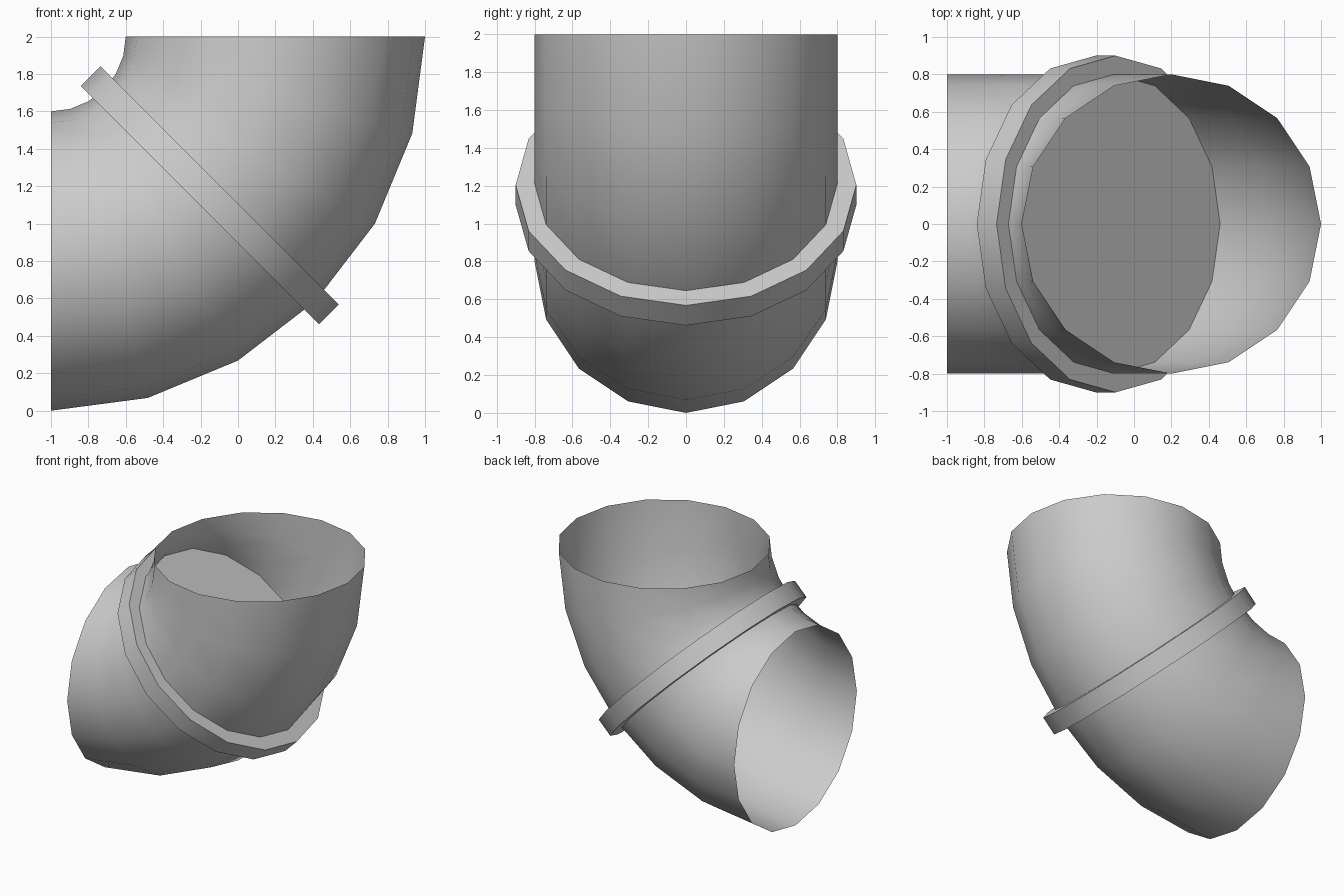
import bpy
import bmesh
from math import cos, sin, pi, radians

if "Cube" in bpy.data.objects:
    bpy.data.objects.remove(bpy.data.objects["Cube"])

SIDES = 16
STEPS = 6
BEND = 1.2      # centreline radius of the bend
TUBE = 0.8      # pipe radius


def finish_smooth(obj):
    bpy.ops.object.select_all(action='DESELECT')
    obj.select_set(True)
    bpy.context.view_layer.objects.active = obj
    bpy.ops.object.shade_smooth_by_angle(angle=radians(35))


# Open elbow pipe: a quarter torus around the corner at x = -1, z = 2
bm = bmesh.new()
rings = []
for i in range(STEPS + 1):
    t = pi / 2 * i / STEPS
    ring = []
    for j in range(SIDES):
        p = 2 * pi * j / SIDES
        r = BEND + TUBE * cos(p)
        ring.append(bm.verts.new((-1 + r * cos(t), TUBE * sin(p), 2 - r * sin(t))))
    rings.append(ring)
for a, b in zip(rings, rings[1:]):
    for j in range(SIDES):
        k = (j + 1) % SIDES
        bm.faces.new((a[j], b[j], b[k], a[k]))
mesh = bpy.data.meshes.new("elbow_pipe")
bm.to_mesh(mesh)
bm.free()
pipe = bpy.data.objects.new("elbow_pipe", mesh)
bpy.context.collection.objects.link(pipe)
finish_smooth(pipe)

# Joint collar: capped disc across the middle of the bend
mid = BEND * cos(pi / 4)
bpy.ops.mesh.primitive_cylinder_add(vertices=SIDES, radius=0.9, depth=0.15,
                                    location=(-1 + mid, 0, 2 - mid),
                                    rotation=(0, pi / 4, pi / 2 * 0))
collar = bpy.context.object
collar.name = "joint_collar"
finish_smooth(collar)
